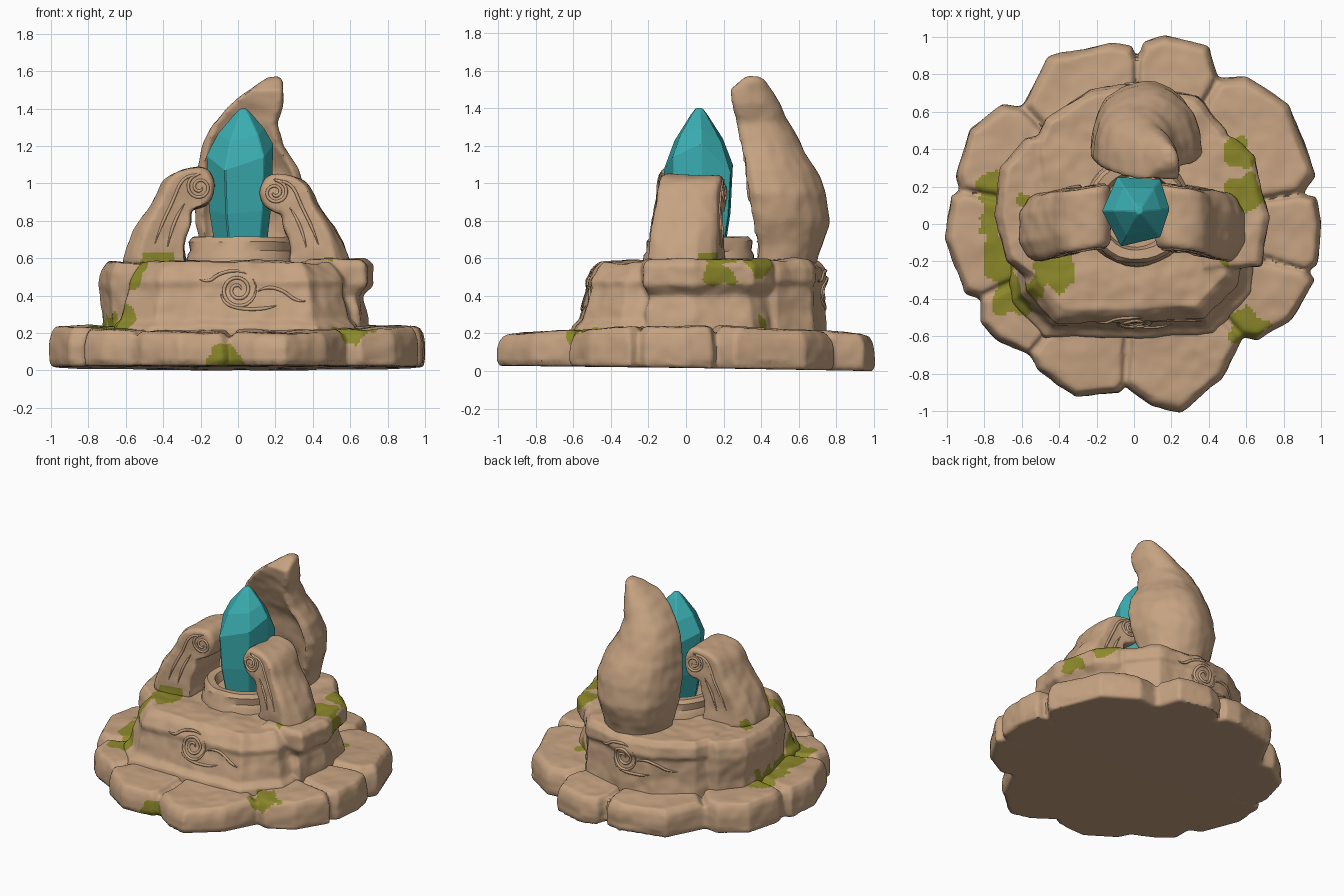
import bpy, bmesh, math
from mathutils import Vector, noise
from mathutils.bvhtree import BVHTree

cube = bpy.data.objects.get("Cube")
if cube:
    bpy.data.objects.remove(cube, do_unlink=True)


def material(name, rgb):
    m = bpy.data.materials.new(name)
    m.use_nodes = True
    m.diffuse_color = (*rgb, 1)
    bsdf = next(n for n in m.node_tree.nodes if n.type == 'BSDF_PRINCIPLED')
    bsdf.inputs["Base Color"].default_value = (*rgb, 1)
    bsdf.inputs["Roughness"].default_value = 0.8
    return m


STONE = material("sandstone", (0.565, 0.365, 0.222))
MOSS = material("olive moss", (0.265, 0.248, 0.024))
CRYSTAL = material("teal crystal", (0.043, 0.43, 0.45))

# Moss patches: x, y, z, radius
PATCHES = [(-.77, .18, .24, .08), (-.75, .08, .24, .06), (-.76, -.02, .24, .07),
           (-.73, -.13, .24, .07), (-.72, -.23, .24, .08), (-.64, -.38, .24, .12),
           (-.42, -.24, .58, .12), (-.52, -.35, .47, .07), (-.5, -.33, .55, .07),
           (.57, .38, .58, .08), (.6, .16, .58, .1), (.7, .17, .52, .08),
           (.58, .44, .26, .04), (.6, -.55, .22, .1), (-.07, -.9, .04, .1),
           (.5, -.18, .58, .035), (-.57, .14, .58, .04)]


def loft(bm, rings):
    """Closed solid through rings of equal point count."""
    rows = [[bm.verts.new(p) for p in ring] for ring in rings]
    n = len(rows[0])
    for a, b in zip(rows, rows[1:]):
        for i in range(n):
            bm.faces.new((a[i], a[(i + 1) % n], b[(i + 1) % n], b[i]))
    bm.faces.new(rows[0][::-1])
    bm.faces.new(rows[-1])


def prism(bm, outline, layers, centre):
    """Stack an xy outline at (z, scale) layers."""
    cx, cy = centre
    loft(bm, [[(cx + (x - cx) * s, cy + (y - cy) * s, z) for x, y in outline]
              for z, s in layers])


def circle(cx, cy, r, n):
    return [(cx + r * math.cos(math.tau * i / n), cy + r * math.sin(math.tau * i / n))
            for i in range(n)]


def finish(name, bm, mat):
    bmesh.ops.recalc_face_normals(bm, faces=bm.faces)
    me = bpy.data.meshes.new(name)
    bm.to_mesh(me)
    bm.free()
    ob = bpy.data.objects.new(name, me)
    bpy.context.collection.objects.link(ob)
    me.materials.append(mat)
    return ob


def smooth_shade(ob, angle):
    bpy.ops.object.select_all(action='DESELECT')
    ob.select_set(True)
    bpy.context.view_layer.objects.active = ob
    bpy.ops.object.shade_smooth_by_angle(angle=math.radians(angle))


def sculpt(ob, voxel, rough, soften=3):
    """Fuse the solids, weather the surface and grow moss."""
    mod = ob.modifiers.new("fuse", 'REMESH')
    mod.mode, mod.voxel_size = 'VOXEL', voxel
    mod = ob.modifiers.new("soften", 'SMOOTH')
    mod.iterations, mod.factor = soften, 0.5
    me = bpy.data.meshes.new_from_object(
        ob.evaluated_get(bpy.context.evaluated_depsgraph_get()))
    ob.modifiers.clear()
    ob.data = me
    me.name = ob.name
    me.materials.clear()
    me.materials.append(STONE)
    me.materials.append(MOSS)
    normals = [v.normal.copy() for v in me.vertices]
    for v, nrm in zip(me.vertices, normals):
        if v.co.z > 0.05:
            v.co += nrm * rough * (noise.noise(v.co * 5) + 0.4 * noise.noise(v.co * 14))
    for p in me.polygons:
        c = p.center
        wobble = noise.noise(c * 13) * 0.05
        if p.normal.z > -.7 and c.z < .63 and any(
                (c - Vector(m[:3])).length + wobble < m[3] for m in PATCHES):
            p.material_index = 1
    smooth_shade(ob, 45)


def ornament(name, ob, paths, radius, sides):
    """Lay thin half-sunk strands along xz paths on the front and back faces."""
    tree = BVHTree.FromPolygons([v.co for v in ob.data.vertices],
                                [p.vertices for p in ob.data.polygons])
    cu = bpy.data.curves.new(name, 'CURVE')
    cu.dimensions, cu.bevel_depth, cu.bevel_resolution = '3D', radius, 1
    cu.materials.append(STONE)
    for side, flip in sides:
        for path in paths:
            hits = [tree.ray_cast(Vector((x * flip, side * 2, z)), Vector((0, -side, 0)))[0]
                    for x, z in path]
            hits = [h for h in hits if h]
            spline = cu.splines.new('POLY')
            spline.points.add(len(hits) - 1)
            for i, (pt, h) in enumerate(zip(spline.points, hits)):
                pt.co = (*h, 1)
                pt.radius = min(1, .3 + .12 * min(i, len(hits) - 1 - i))
    bpy.context.collection.objects.link(bpy.data.objects.new(name, cu))


def rounded(pts, closed=True, passes=2):
    """Corner-cutting smoothing of a 2D path."""
    for _ in range(passes):
        pairs = list(zip(pts, pts[1:] + pts[:1])) if closed else list(zip(pts, pts[1:]))
        pts = [(a[0] + (b[0] - a[0]) * t, a[1] + (b[1] - a[1]) * t)
               for a, b in pairs for t in (.25, .75)]
    return pts


def spiral(cx, cz, r0, r1, start, turns):
    return [(cx + (r0 + (r1 - r0) * i / 40) * math.cos(start + math.tau * turns * i / 40),
             cz + (r0 + (r1 - r0) * i / 40) * math.sin(start + math.tau * turns * i / 40))
            for i in range(41)]


# Base: a ring of worn slabs around a solid core
SLABS = [[(.02, .88), (.05, .97), (.17, 1.01), (.4, .95), (.45, .78)],
         [(.45, .78), (.6, .79), (.83, .64), (.97, .26), (.9, .16)],
         [(.9, .16), (.97, .14), (1.0, 0), (.98, -.22), (.93, -.25)],
         [(.93, -.25), (.97, -.3), (.84, -.52), (.66, -.62), (.58, -.6)],
         [(.58, -.6), (.47, -.82), (.25, -1.01), (.1, -.97), (-.05, -.86)],
         [(-.05, -.86), (-.08, -.9), (-.31, -.92), (-.52, -.78), (-.56, -.7)],
         [(-.56, -.7), (-.72, -.62), (-.82, -.53), (-.82, -.4)],
         [(-.82, -.4), (-.9, -.37), (-1.01, -.08), (-.98, .15), (-.93, .18)],
         [(-.93, .18), (-.95, .26), (-.88, .51), (-.7, .64), (-.6, .63)],
         [(-.6, .63), (-.46, .89), (-.12, .97), (-.01, .95), (.02, .88)]]
bm = bmesh.new()
prism(bm, circle(0, 0, .78, 32), [(.015, 1), (.17, 1)], (0, 0))
for slab in SLABS:
    outline = slab + [(slab[-1][0] * .4, slab[-1][1] * .4), (slab[0][0] * .4, slab[0][1] * .4)]
    mid = (sum(p[0] for p in outline) / len(outline), sum(p[1] for p in outline) / len(outline))
    prism(bm, outline, [(.015, .97), (.06, 1), (.15, 1), (.21, .96), (.25, .87)], mid)
for v in bm.verts:
    x, y, z = v.co
    v.co.z = z * (1 - .2 * y * y) + .015 * (1 - y) * (1 - z / .25) - .013
sculpt(finish("base_slabs", bm, STONE), .015, .012, 2)

# Middle tier: front and back walls with projecting side blocks
front = [(.54, -.2), (.53, -.3), (.36, -.48), (0, -.5), (-.4, -.5), (-.56, -.34), (-.55, .1), (.5, .1)]
back = [(-.5, .1), (-.53, .45), (-.48, .57), (-.23, .73), (.03, .76), (.35, .69), (.5, .5), (.5, .1)]
left = [(.4, .48), (.53, .46), (.65, .36), (.72, .04), (.68, -.22), (.4, -.25)]
right = [(-.4, .48), (-.58, .46), (-.71, .3), (-.74, .04), (-.68, -.2), (-.5, -.34), (-.3, -.3)]
wall = [(.15, 1.2), (.235, 1.18), (.27, 1.11), (.44, 1.04), (.48, 1.05), (.545, .98), (.58, .92)]
rear = [(.15, .99), (.3, .97), (.45, .96), (.48, .99), (.55, .98), (.59, .93)]
block = [(.15, .98), (.27, .96), (.4, .92), (.46, 1), (.56, 1), (.595, .95)]
bulge = [(.15, .98), (.27, .98), (.4, 1), (.46, 1.01), (.53, .99), (.575, .95)]
bm = bmesh.new()
for outline, layers in ((front, wall), (back, rear), (left, block), (right, bulge)):
    prism(bm, outline, layers, (0, .08))
tier = finish("middle_tier", bm, STONE)
sculpt(tier, .0125, .016, 3)
swirl = [spiral(0, .43, .015, .1, 0, 2.1),
         rounded([(-.1, .45), (-.08, .36), (.02, .325), (.16, .33), (.24, .36)], False, 3),
         rounded([(.07, .4), (.15, .45), (.24, .43), (.31, .37), (.4, .37)], False, 3),
         rounded([(-.24, .5), (-.16, .47), (-.1, .52), (0, .54), (.08, .5)], False, 3)]
ornament("tier_swirls", tier, swirl, .01, [(-1, 1), (1, -1)])

# Collar that holds the crystal
bm = bmesh.new()
loft(bm, [[(x, y, z) for x, y in circle(.02, .07, r, 32)] for r, z in
          [(.3, .54), (.29, .62), (.275, .64), (.28, .69), (.26, .715), (.21, .71), (.19, .65)]])
for v in bm.verts:
    v.co += Vector((1, 1, .6)) * .014 * noise.noise(v.co * 7)
smooth_shade(finish("crystal_collar", bm, STONE), 40)

# Crystal: faceted shaft with uneven shoulders
shoulder = [(-.17, .07, 1.15), (-.07, -.12, 1.07), (.14, -.07, 1.14),
            (.19, .08, 1.21), (.14, .24, 1.05), (-.09, .25, 1.1)]
bm = bmesh.new()
loft(bm, [[(.03 + (x - .03) * s, .07 + (y - .07) * s, z0 + (z - 1.12) * k)
           for x, y, z in shoulder]
          for z0, s, k in [(.64, .76, 0), (.85, .93, .3), (1.12, 1, 1), (1.25, .7, .5),
                           (1.37, .24, .1), (1.4, .1, 0)]])
crystal = finish("crystal", bm, CRYSTAL)
bev = crystal.modifiers.new("worn_edges", 'BEVEL')
bev.width, bev.segments = .005, 1

# Scroll arms on both sides of the crystal
ARM = [(-.63, .54), (-.62, .64), (-.57, .75), (-.46, .89), (-.41, 1.02), (-.3, 1.08),
       (-.17, 1.09), (-.12, 1.0), (-.14, .9), (-.21, .865), (-.25, .86), (-.25, .78),
       (-.28, .71), (-.29, .63), (-.27, .54)]
ARM_LINES = [spiral(-.205, .98, .012, .07, 0, -1.75)
             + rounded([(-.205, 1.05), (-.3, 1.03), (-.35, .9), (-.41, .78), (-.47, .6)], False, 3),
             rounded([(-.26, .93), (-.32, .84), (-.36, .74), (-.39, .6)], False, 3)]
for name, side, tall in (("right_scroll_arm", 1, 1), ("left_scroll_arm", -1, .93)):
    def place(p):
        return p[0] * side * (1 if side > 0 else .97), .58 + (p[1] - .58) * tall
    profile = [place(p) for p in rounded(ARM)]
    cx, cz = place((-.33, .85))
    bm = bmesh.new()
    # the outer foot is rounded in plan and set slightly forward of the curl
    loft(bm, [[(cx + (x - cx) * s + side * 9 * y * y * max(0, abs(x) - .3),
                .035 - .13 * (abs(x) - .2) + y * (1 + .25 * (1 - z)), cz + (z - cz) * s)
               for x, z in profile]
              for y, s in [(-.165, .94), (-.14, 1), (-.07, 1), (.07, 1), (.14, 1), (.165, .94)]])
    arm = finish(name, bm, STONE)
    sculpt(arm, .012, .012, 3)
    ornament(name + "_volutes", arm, [[place(p) for p in path] for path in ARM_LINES],
             .009, [(-1, 1), (1, 1)])

# Tall curled flame behind: z, centre x, half width, front y, back y
FLAME = [(.54, .06, .22, .38, .69), (.66, .05, .25, .37, .73), (.8, .06, .29, .35, .76),
         (.95, .07, .3, .32, .74), (1.08, .05, .275, .305, .69), (1.2, .025, .22, .29, .62),
         (1.32, .035, .175, .265, .55), (1.42, .095, .15, .24, .5), (1.5, .145, .1, .23, .46),
         (1.55, .18, .06, .29, .43), (1.57, .19, .03, .33, .39)]
bm = bmesh.new()
rings = []
for z, cx, w, yf, yb in FLAME:
    hollow = .2 * min(1, max(0, (1.5 - z) / .4))
    outer = [(cx - w * math.cos(math.pi * i / 12),
              yf + (yb - yf) * (.12 + .88 * math.sin(math.pi * i / 12) ** .8), z) for i in range(13)]
    inner = [(cx + w * .85 * math.cos(math.pi * i / 8),
              yf + (yb - yf) * hollow * math.sin(math.pi * i / 8), z) for i in range(9)]
    rings.append(outer + inner)
loft(bm, rings)
sculpt(finish("back_flame", bm, STONE), .016, .012, 4)
